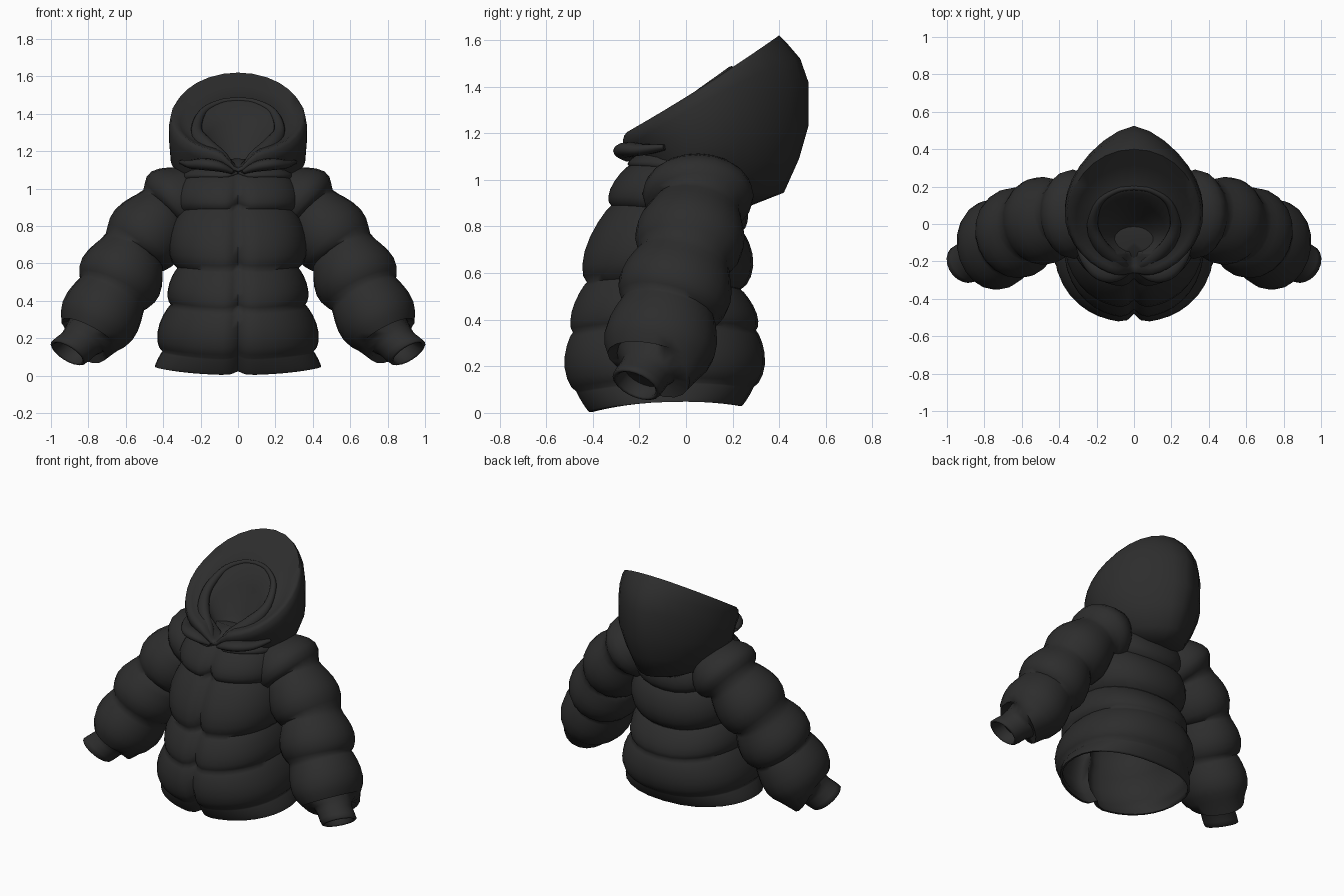
import bpy, bmesh, math
from mathutils import Vector

if "Cube" in bpy.data.objects:
    bpy.data.objects.remove(bpy.data.objects["Cube"])

fabric = bpy.data.materials.new("charcoal fabric")
fabric.diffuse_color = (0.026, 0.026, 0.026, 1)
fabric.use_nodes = True
fabric.node_tree.nodes["Principled BSDF"].inputs["Base Color"].default_value = fabric.diffuse_color


def loft(name, rings, mirror=False, cap=(True, True)):
    """Skin a list of closed point rings into a smooth object."""
    bm = bmesh.new()
    vr = [[bm.verts.new(p) for p in r] for r in rings]
    n = len(vr[0])
    for a, b in zip(vr, vr[1:]):
        for i in range(n):
            j = (i + 1) % n
            bm.faces.new((a[i], a[j], b[j], b[i]))
    for use, r in zip(cap, (vr[0], vr[-1])):
        if use:
            bm.faces.new(r)
    bmesh.ops.recalc_face_normals(bm, faces=bm.faces)
    me = bpy.data.meshes.new(name)
    bm.to_mesh(me)
    bm.free()
    me.materials.append(fabric)
    ob = bpy.data.objects.new(name, me)
    bpy.context.collection.objects.link(ob)
    if mirror:
        ob.modifiers.new("mirror", 'MIRROR').use_clip = False
    bpy.ops.object.select_all(action='DESELECT')
    ob.select_set(True)
    bpy.context.view_layer.objects.active = ob
    bpy.ops.object.shade_smooth_by_angle(angle=math.radians(75))
    return ob


def lerp(a, b, t):
    return [p + (q - p) * t for p, q in zip(a, b)]


STEPS = (0, .08, .22, .4, .6, .78, .92)


def puffs(seams, droop=1.0):
    """Expand seam rows into rows with a swelling value between seams."""
    rows = []
    for a, b in zip(seams, seams[1:]):
        for t in STEPS:
            rows.append((lerp(a, b, t), a[-1] * math.sin(math.pi * t ** droop) ** 0.75))
    rows.append((seams[-1], 0))
    return rows


# Angles from the centre front, denser near the zip
HALF = 18
ANG = [math.copysign(math.pi * (abs(i) / HALF) ** 1.35, i) for i in range(-HALF + 1, HALF + 1)]


def body_ring(zf, zb, w, yf, yb, swell, cleft=0.045):
    ring = []
    cy, ry = (yf + yb) / 2, (yb - yf) / 2 + swell
    for a in ANG:
        s, c = math.sin(a), math.cos(a)
        x = (w + swell) * math.copysign(abs(s) ** 0.9, s)
        y = cy - ry * math.copysign(abs(c) ** 0.9, c)
        groove = math.exp(-(x / 0.03) ** 2) if c > 0 else 0
        z = zf + (zb - zf) * (1 - c) / 2 + 0.03 * s * s
        ring.append((x, y + cleft * groove, z + 0.02 * groove))
    return ring


# Body: seams as front z, back z, half width, front y, back y, swelling above
SEAMS = [(.003, .03, .445, -.42, .24, .004), (.09, .11, .405, -.475, .29, .045),
         (.345, .355, .36, -.49, .30, .03), (.56, .53, .325, -.43, .235, .052),
         (.89, .78, .315, -.325, .24, .035), (1.06, .96, .295, -.25, .22, .03),
         (1.14, 1.11, .20, -.14, .17, 0)]
lining = [body_ring(zf, zb, w - .012, yf + .015, yb - .012, s * .7)
          for (zf, zb, w, yf, yb, _), s in reversed(puffs(SEAMS[:6], .9)[::2])]
loft("jacket_body", lining + [body_ring(*r[:5], s) for r, s in puffs(SEAMS, .85)])


def tube(name, rows, sides, mirror=False, cap=(True, True)):
    """Rows of x, y, z, radius across, radius in depth, optional direction."""
    pts = [Vector(r[:3]) for r in rows]
    rings = []
    for i, r in enumerate(rows):
        t = pts[min(i + 1, len(pts) - 1)] - pts[max(i - 1, 0)]
        t = Vector(r[5:8] if len(r) > 5 else t).normalized()
        side = t.cross(Vector((0, 1, 0))).normalized()
        depth = side.cross(t)
        rings.append([pts[i] + side * r[3] * math.cos(k * math.tau / sides)
                      + depth * r[4] * math.sin(k * math.tau / sides) for k in range(sides)])
    return loft(name, rings, mirror, cap)


# Sleeve: seams as centre, radius across, radius in depth, swelling
SLEEVE = [(.23, .055, 1.02, .125, .17, .06), (.385, .05, .88, .165, .185, .045),
          (.56, -.005, .665, .175, .195, .045), (.67, -.075, .44, .19, .205, .05),
          (.805, -.14, .195, .145, .185, 0)]
rows = [(*r[:3], r[3] + s, r[4] + s) for r, s in puffs(SLEEVE, 1.3)]
# Cuff with a hollow end
AIM = (.5, -.38, -.8)
rows += [(*r, *AIM) for r in ((.825, -.16, .19, .118, .12), (.85, -.178, .17, .108, .112),
                              (.885, -.2, .14, .11, .112), (.908, -.213, .122, .108, .11),
                              (.912, -.216, .117, .098, .1), (.908, -.213, .122, .088, .09),
                              (.855, -.18, .165, .085, .088))]
tube("sleeve", rows, 20, mirror=True)


def hood_ring(fy, fz, by, bz, w, notch=0.0, sag=0.0, point=1.0):
    ring = []
    for a in ANG:
        f = (1 + math.cos(a)) / 2
        x = w * math.sin(a)
        v = notch * math.exp(-(x / 0.06) ** 2) if math.cos(a) > 0 else 0
        ring.append((x, by + (fy - by) * f ** point + 0.3 * v,
                     bz + (fz - bz) * f - v - sag * math.sin(a) ** 2))
    return ring


# Hood: front point, back point, half width, centre notch, sag, back pointedness
HOOD = [(-.11, 1.09, -.06, 1.10, .04), (-.14, 1.12, .03, 1.19, .10, .02),
        (-.16, 1.17, .10, 1.36, .165, .06), (-.17, 1.21, .165, 1.46, .22, .09, .01),
        (-.18, 1.215, .20, 1.485, .24, .09, .015), (-.20, 1.21, .22, 1.487, .26, .09, .025),
        (-.25, 1.20, .31, 1.55, .31, .09, .02), (-.28, 1.19, .40, 1.62, .345, .08, .012),
        (-.285, 1.165, .43, 1.59, .36, .07, 0, .93), (-.27, 1.13, .49, 1.52, .37, .04, 0, .82),
        (-.22, 1.10, .525, 1.42, .37, 0, 0, .75), (-.20, 1.06, .525, 1.23, .36, 0, 0, .75),
        (-.17, 1.02, .485, 1.09, .315, 0, 0, .75), (-.11, .98, .42, .945, .24, 0, 0, .8),
        (.0, .96, .28, .89, .15)]
loft("hood", [hood_ring(*r) for r in HOOD])


def spline(pts, steps=5):
    """Smooth path through a few rows."""
    out = []
    for i in range(len(pts) - 1):
        p = [pts[max(i - 1, 0)], pts[i], pts[i + 1], pts[min(i + 2, len(pts) - 1)]]
        for k in range(steps):
            t = k / steps
            out.append([.5 * (2 * b + (c - a) * t + (2 * a - 5 * b + 4 * c - d) * t * t
                              + (3 * b - a - 3 * c + d) * t ** 3) for a, b, c, d in zip(*p)])
    return out + [list(pts[-1])]


# Rolled lapel around the face opening, meeting in a V at the front
tube("opening_roll", spline([(.025, -.235, 1.085, .015, .02), (.085, -.20, 1.155, .04, .035),
                             (.175, -.12, 1.235, .042, .035), (.222, -.01, 1.315, .03, .026),
                             (.185, .115, 1.412, .02, .018), (.09, .18, 1.464, .014, .014),
                             (0, .195, 1.475, .013, .014)]), 12, mirror=True)
# Folded collar flaps below the hood
tube("collar_flap", spline([(.03, -.25, 1.09, .012, .02), (.10, -.265, 1.118, .028, .045),
                            (.18, -.25, 1.13, .032, .05), (.25, -.18, 1.13, .024, .04),
                            (.30, -.09, 1.14, .012, .02)]), 12, mirror=True)
